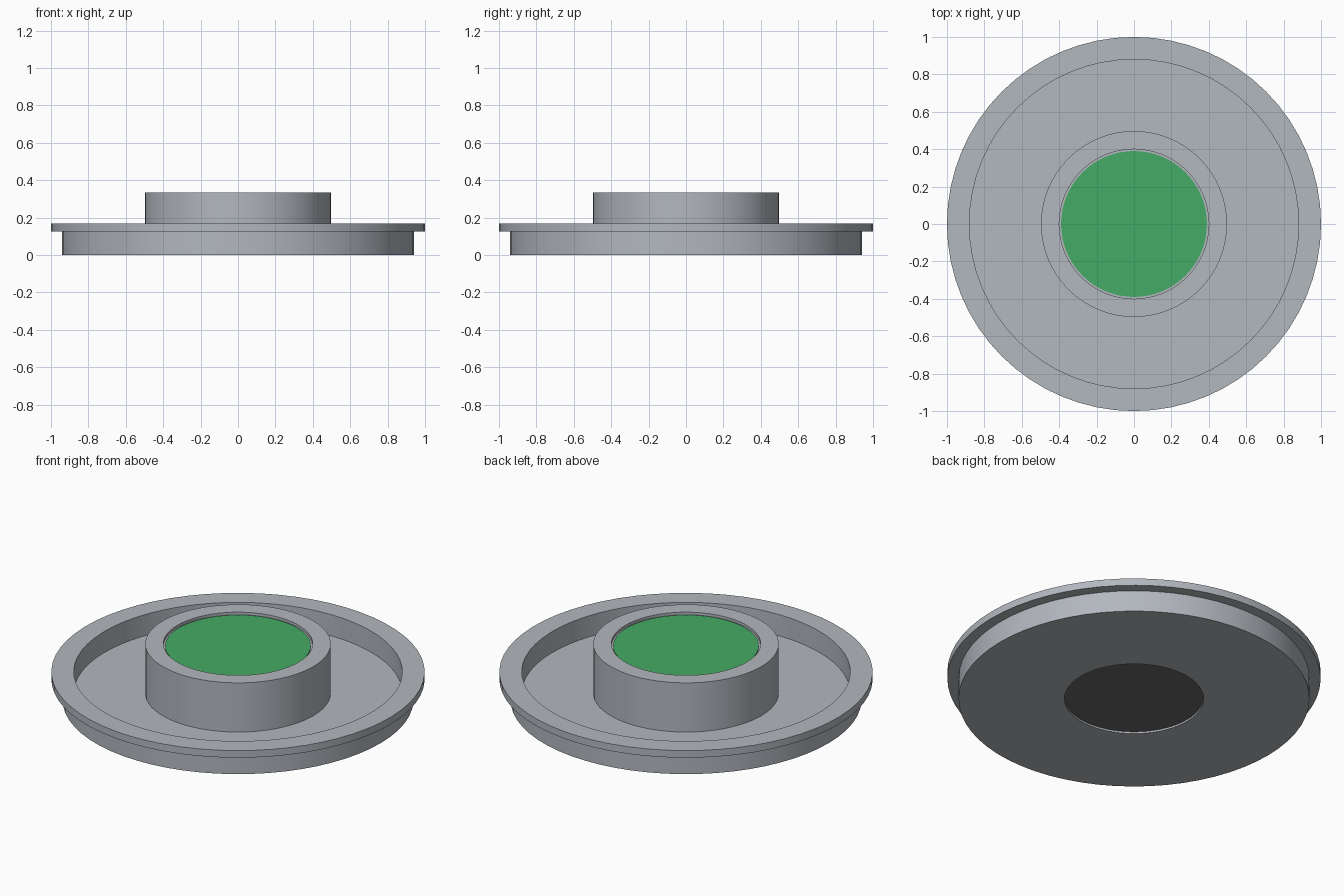
import bpy
import bmesh
from math import cos, sin, tau, radians

SEGMENTS = 64

cube = bpy.data.objects.get("Cube")
if cube:
    bpy.data.objects.remove(cube, do_unlink=True)


def make_material(name, colour):
    mat = bpy.data.materials.new(name)
    mat.use_nodes = True
    mat.diffuse_color = (*colour, 1)
    mat.node_tree.nodes["Principled BSDF"].inputs["Base Color"].default_value = (*colour, 1)
    return mat


def lathe(name, profile, mat):
    """Revolve a profile of (radius, height) points about z; end caps are filled."""
    bm = bmesh.new()
    rings = []
    for r, z in profile:
        rings.append([bm.verts.new((r * cos(tau * i / SEGMENTS), r * sin(tau * i / SEGMENTS), z))
                      for i in range(SEGMENTS)])
    for low, high in zip(rings, rings[1:]):
        for i in range(SEGMENTS):
            j = (i + 1) % SEGMENTS
            bm.faces.new((low[i], low[j], high[j], high[i]))
    bm.faces.new(rings[0][::-1])
    bm.faces.new(rings[-1])
    bmesh.ops.recalc_face_normals(bm, faces=bm.faces)
    mesh = bpy.data.meshes.new(name)
    bm.to_mesh(mesh)
    bm.free()
    mesh.materials.append(mat)
    obj = bpy.data.objects.new(name, mesh)
    bpy.context.collection.objects.link(obj)
    bpy.ops.object.select_all(action="DESELECT")
    obj.select_set(True)
    bpy.context.view_layer.objects.active = obj
    bpy.ops.object.shade_smooth_by_angle(angle=radians(30))
    return obj


grey = make_material("light grey", (0.45, 0.48, 0.52))
green = make_material("green", (0.06, 0.41, 0.13))
dark = make_material("dark grey", (0.14, 0.14, 0.14))

# Flanged dish with a raised hub, recessed above and below
lathe("dish_body", [
    (0.373, 0.012), (0.373, 0), (0.94, 0), (0.94, 0.125),
    (1, 0.125), (1, 0.167), (0.88, 0.167), (0.88, 0.042),
    (0.497, 0.042), (0.497, 0.333), (0.4, 0.333), (0.4, 0.317),
], grey)

# Thin coloured discs set in the two recesses
lathe("top_disc", [(0.39, 0.317), (0.39, 0.321)], green)
lathe("bottom_disc", [(0.372, 0.01), (0.372, 0.013)], dark)
